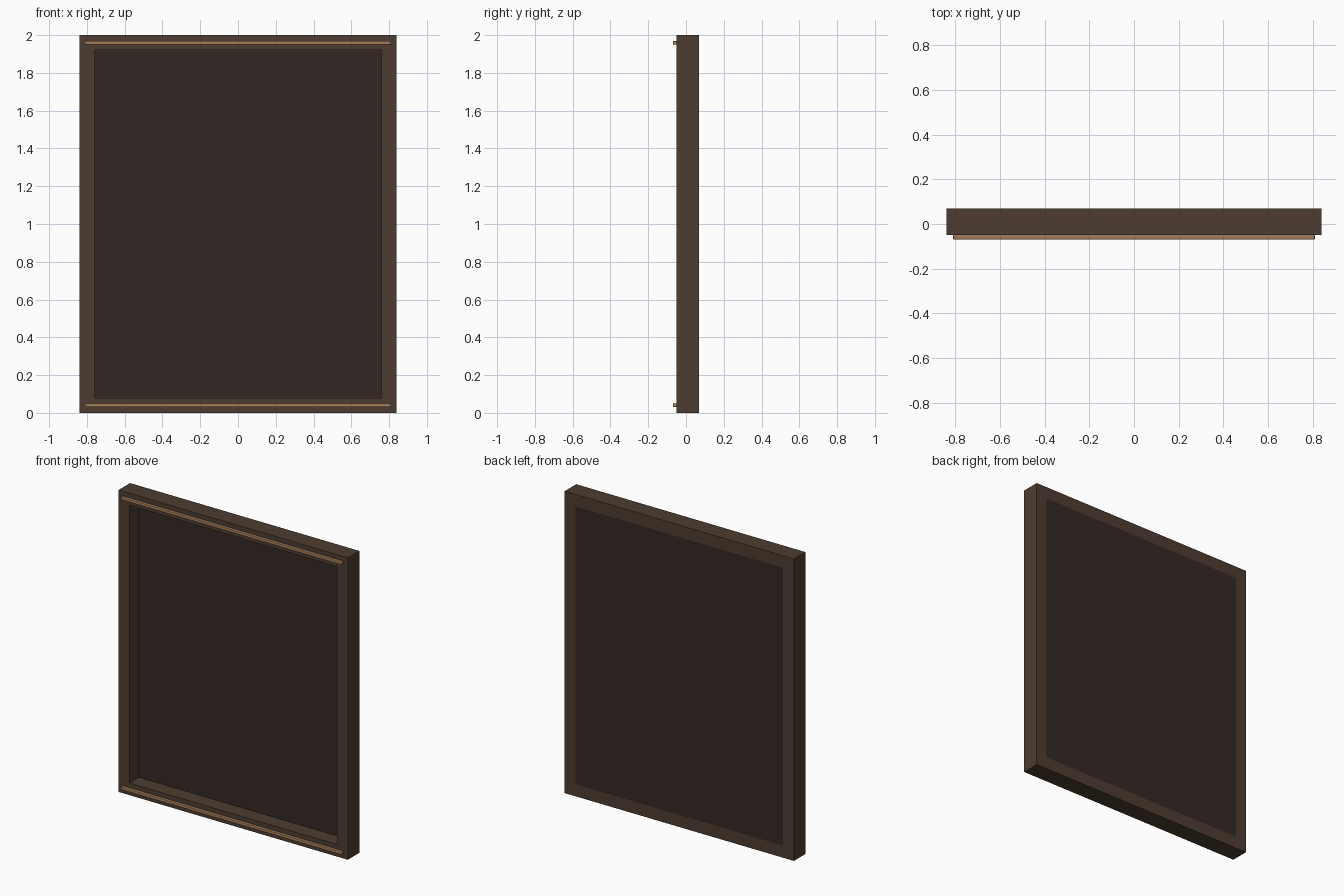
import bpy, bmesh

if "Cube" in bpy.data.objects:
    bpy.data.objects.remove(bpy.data.objects["Cube"])

def material(name, rgb):
    m = bpy.data.materials.new(name)
    m.diffuse_color = (*rgb, 1)
    m.use_nodes = True
    m.node_tree.nodes["Principled BSDF"].inputs["Base Color"].default_value = m.diffuse_color
    return m

frame_mat = material("dark_wood", (0.075, 0.046, 0.030))
panel_mat = material("panel_brown", (0.033, 0.022, 0.018))
trim_mat = material("bronze_trim", (0.36, 0.20, 0.10))

def finish(name, bm, mat):
    bmesh.ops.recalc_face_normals(bm, faces=bm.faces)
    me = bpy.data.meshes.new(name)
    bm.to_mesh(me)
    bm.free()
    me.materials.append(mat)
    ob = bpy.data.objects.new(name, me)
    bpy.context.collection.objects.link(ob)
    return ob

def box(name, x, y, z, mat, bevel=0):
    bm = bmesh.new()
    bmesh.ops.create_cube(bm, size=1)
    for v in bm.verts:
        v.co = [lo + (c + 0.5) * (hi - lo) for c, (lo, hi) in zip(v.co, (x, y, z))]
    if bevel:
        bmesh.ops.bevel(bm, geom=bm.edges[:], offset=bevel, segments=2,
                        profile=0.5, affect='EDGES')
    return finish(name, bm, mat)

# Outer frame: mitred rectangular ring extruded through its depth
W, H, T = 0.84, 2.0, 0.08
FRONT, BACK = -0.05, 0.07
bm = bmesh.new()
def loop(inset):
    pts = [(-W + inset, inset), (W - inset, inset), (W - inset, H - inset), (-W + inset, H - inset)]
    return [bm.verts.new((x, FRONT, z)) for x, z in pts]
outer, inner = loop(0), loop(T)
faces = [bm.faces.new((outer[i], outer[(i + 1) % 4], inner[(i + 1) % 4], inner[i])) for i in range(4)]
ext = bmesh.ops.extrude_face_region(bm, geom=faces, use_keep_orig=True)
for g in ext["geom"]:
    if isinstance(g, bmesh.types.BMVert):
        g.co.y = BACK
finish("frame", bm, frame_mat)

# Back panel set into the opening, flush with the rear
box("back_panel", (-W + T, W - T), (0.05, BACK), (T, H - T), panel_mat)

# Thin trim strips along the top and bottom of the frame face
for name, z in (("bottom_trim", 0.04), ("top_trim", H - 0.04)):
    box(name, (-0.81, 0.81), (-0.07, FRONT + 0.002), (z - 0.01, z + 0.01), trim_mat, 0.004)
